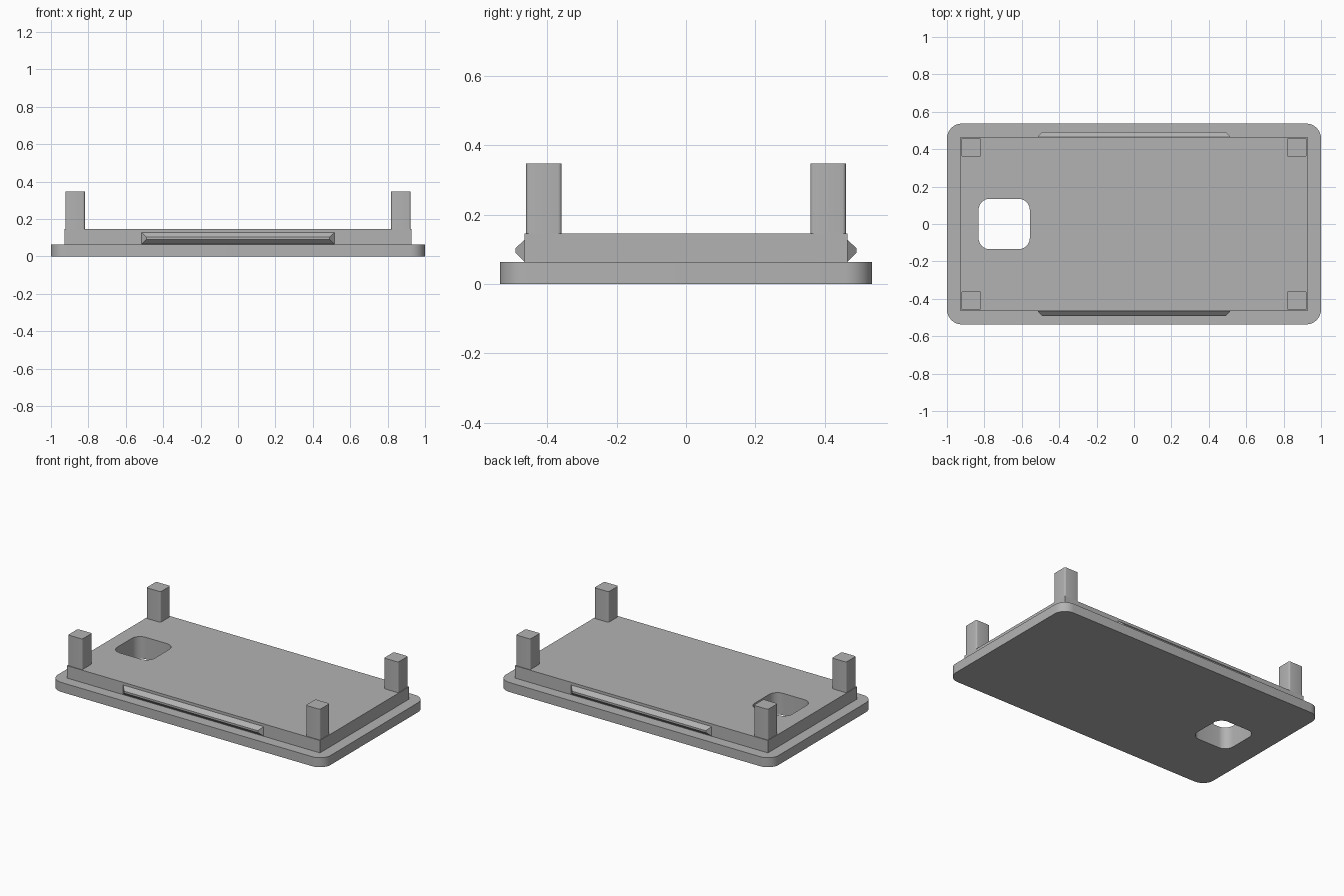
import bpy, bmesh
from math import cos, sin, pi, radians

cube = bpy.data.objects.get("Cube")
if cube:
    bpy.data.objects.remove(cube, do_unlink=True)

# One plain grey for the whole part
grey = bpy.data.materials.new("plain grey")
grey.use_nodes = True
colour = (0.45, 0.45, 0.45, 1)
grey.diffuse_color = colour
grey.node_tree.nodes["Principled BSDF"].inputs["Base Color"].default_value = colour


def finish(name, bm):
    """Turn a bmesh into a named, shaded object."""
    bmesh.ops.recalc_face_normals(bm, faces=bm.faces)
    mesh = bpy.data.meshes.new(name)
    bm.to_mesh(mesh)
    bm.free()
    mesh.materials.append(grey)
    obj = bpy.data.objects.new(name, mesh)
    bpy.context.collection.objects.link(obj)
    bpy.ops.object.select_all(action="DESELECT")
    obj.select_set(True)
    bpy.context.view_layer.objects.active = obj
    bpy.ops.object.shade_smooth_by_angle(angle=radians(30))
    return obj


def rounded_rect(cx, cy, hx, hy, r, steps=8):
    """Outline of a rectangle with rounded corners."""
    if r == 0:
        return [(cx + sx * hx, cy + sy * hy)
                for sx, sy in ((1, 1), (-1, 1), (-1, -1), (1, -1))]
    points = []
    for i, (sx, sy) in enumerate(((1, 1), (-1, 1), (-1, -1), (1, -1))):
        for k in range(steps + 1):
            a = (i + k / steps) * pi / 2
            points.append((cx + sx * (hx - r) + r * cos(a),
                           cy + sy * (hy - r) + r * sin(a)))
    return points


def slab(name, z0, z1, *outlines):
    """Extrude an outline, with any further outlines as holes."""
    bm = bmesh.new()
    edges = []
    for outline in outlines:
        verts = [bm.verts.new((x, y, z0)) for x, y in outline]
        edges += [bm.edges.new((v, verts[i - 1])) for i, v in enumerate(verts)]
    bmesh.ops.triangle_fill(bm, edges=edges, use_beauty=True)
    result = bmesh.ops.extrude_face_region(bm, geom=bm.faces[:], use_keep_orig=True)
    top = [g for g in result["geom"] if isinstance(g, bmesh.types.BMVert)]
    bmesh.ops.translate(bm, verts=top, vec=(0, 0, z1 - z0))
    return finish(name, bm)


BASE_TOP, PLATE_TOP, POST_TOP = 0.063, 0.145, 0.348
PLATE_Y = 0.466

# Cover plate and raised inner step, both pierced by the rounded opening
opening = rounded_rect(-0.694, 0, 0.137, 0.135, 0.06)
slab("base_plate", 0, BASE_TOP, rounded_rect(0, 0, 1, 0.537, 0.08), opening)
slab("inner_step", BASE_TOP, PLATE_TOP, rounded_rect(0, 0, 0.927, PLATE_Y, 0), opening)

for sy, end in ((-1, "front"), (1, "back")):
    # Corner posts
    for sx, side in ((-1, "right"), (1, "left")):
        slab(f"{end}_{side}_post", PLATE_TOP, POST_TOP,
             rounded_rect(sx * 0.871, sy * 0.41, 0.052, 0.051, 0.01, 4))

    # Tapered snap ridge along the long side
    bm = bmesh.new()
    rings = []
    for y, hx, low, high in ((PLATE_Y, 0.515, 0.065, 0.127), (0.492, 0.49, 0.09, 0.103)):
        rings.append([bm.verts.new((x, sy * y, z)) for x, z in
                      ((-hx, low), (hx, low), (hx, high), (-hx, high))])
    for ring in rings:
        bm.faces.new(ring)
    inner, outer = rings
    for i in range(4):
        bm.faces.new((inner[i - 1], inner[i], outer[i], outer[i - 1]))
    finish(f"{end}_snap_ridge", bm)
